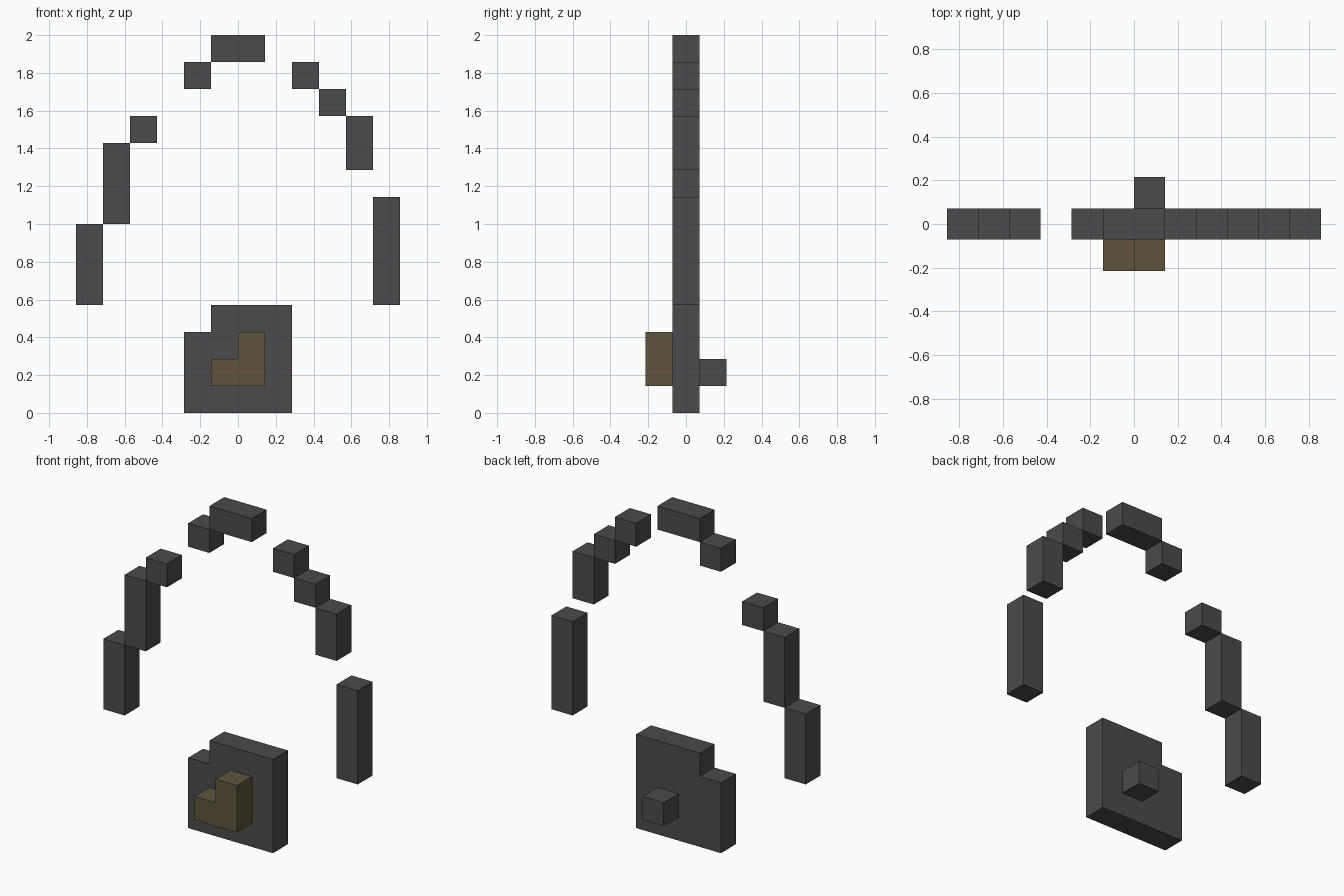
import bpy, bmesh

if "Cube" in bpy.data.objects:
    bpy.data.objects.remove(bpy.data.objects["Cube"])

U = 1 / 7  # one block of the grid


def material(name, rgb):
    m = bpy.data.materials.new(name)
    m.diffuse_color = (*rgb, 1)
    m.use_nodes = True
    m.node_tree.nodes["Principled BSDF"].inputs["Base Color"].default_value = m.diffuse_color
    return m


dark = material("dark_metal", (0.070, 0.070, 0.074))
bronze = material("dull_bronze", (0.114, 0.091, 0.048))


def plate(name, profile, y0, y1, mat):
    """Extrude an (x, z) outline, in blocks, from y0 back to y1."""
    bm = bmesh.new()
    face = bm.faces.new([bm.verts.new((x * U, y0 * U, z * U)) for x, z in profile])
    ext = bmesh.ops.extrude_face_region(bm, geom=[face])
    verts = [v for v in ext["geom"] if isinstance(v, bmesh.types.BMVert)]
    bmesh.ops.translate(bm, verts=verts, vec=(0, (y1 - y0) * U, 0))
    bmesh.ops.recalc_face_normals(bm, faces=bm.faces)
    mesh = bpy.data.meshes.new(name)
    bm.to_mesh(mesh)
    bm.free()
    mesh.materials.append(mat)
    ob = bpy.data.objects.new(name, mesh)
    bpy.context.collection.objects.link(ob)


def block(name, x0, x1, z0, z1, y0=-0.5, y1=0.5):
    plate(name, [(x0, z0), (x1, z0), (x1, z1), (x0, z1)], y0, y1, dark)


# Chain links, from lower left over the top to lower right: x0, x1, z0, z1
links = [(-6, -5, 4, 7), (-5, -4, 7, 10), (-4, -3, 10, 11), (-2, -1, 12, 13),
         (-1, 1, 13, 14), (2, 3, 12, 13), (3, 4, 11, 12), (4, 5, 9, 11),
         (5, 6, 4, 8)]
for i, link in enumerate(links, 1):
    block(f"chain_link_{i}", *link)

# Pendant body with its notched upper left corner
plate("pendant", [(-2, 0), (2, 0), (2, 4), (-1, 4), (-1, 3), (-2, 3)],
      -0.5, 0.5, dark)

# L-shaped bronze inlay on the front
plate("pendant_inlay", [(-1, 1), (1, 1), (1, 3), (0, 3), (0, 2), (-1, 2)],
      -1.5, -0.5, bronze)

# Stud on the back
block("back_stud", 0, 1, 1, 2, 0.5, 1.5)
